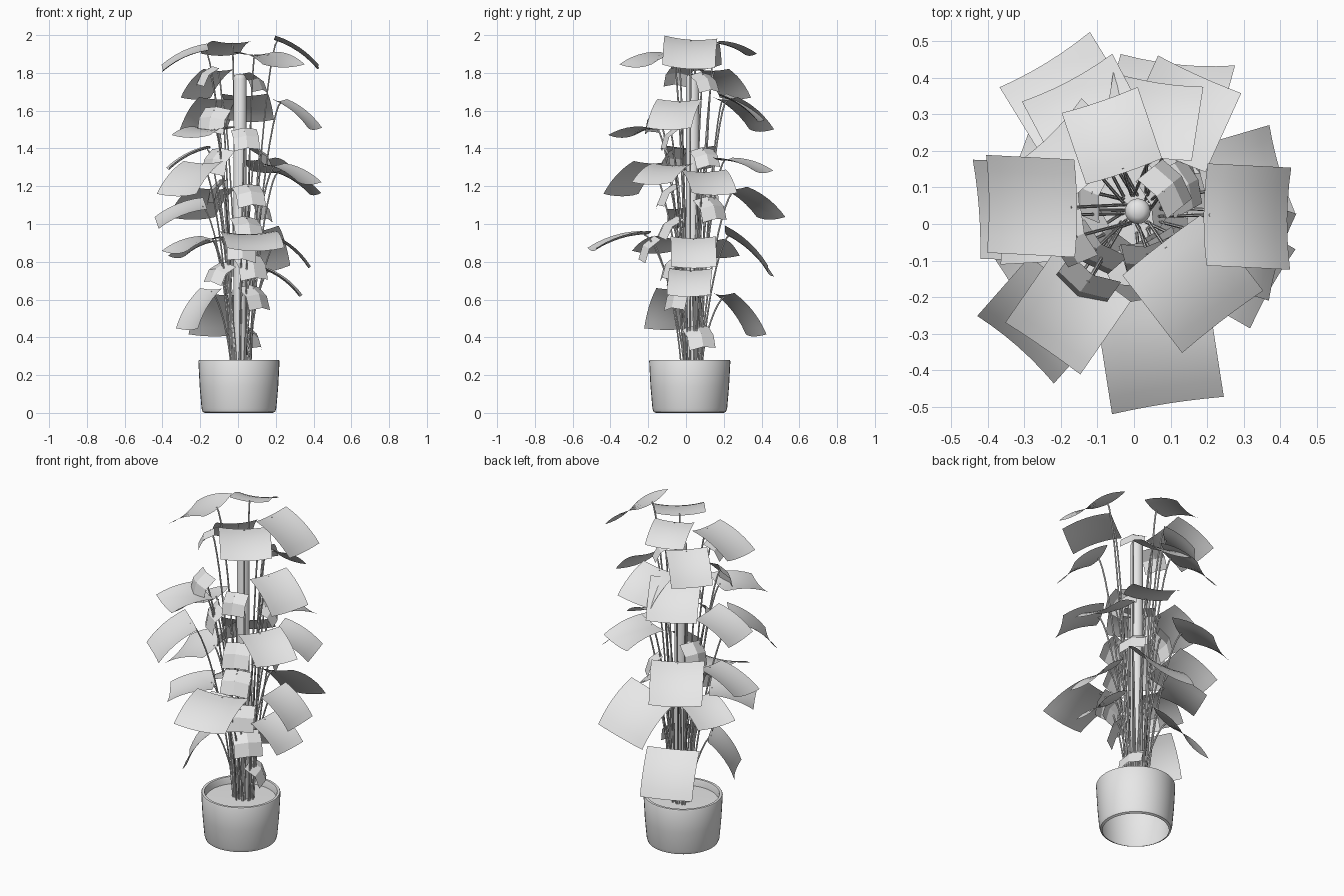
import bpy, bmesh, math, random
from mathutils import Vector

cube = bpy.data.objects.get("Cube")
if cube:
    bpy.data.objects.remove(cube, do_unlink=True)

random.seed(4)
POLE = Vector((0.01, 0.035, 0))      # axis of the support pole
POT = Vector((0.005, 0.02, 0))       # axis of the pot

clay = bpy.data.materials.new("plain_grey")
clay.use_nodes = True
clay.diffuse_color = (0.8, 0.8, 0.8, 1)
clay.node_tree.nodes["Principled BSDF"].inputs["Base Color"].default_value = clay.diffuse_color


def finish(obj, smooth=True):
    """Apply the material and the shading."""
    obj.data.materials.clear()
    obj.data.materials.append(clay)
    if smooth:
        bpy.ops.object.select_all(action='DESELECT')
        obj.select_set(True)
        bpy.context.view_layer.objects.active = obj
        bpy.ops.object.shade_smooth_by_angle(angle=math.radians(40))
    return obj


def add_mesh(name, bm, smooth=True):
    mesh = bpy.data.meshes.new(name)
    bm.to_mesh(mesh)
    bm.free()
    obj = bpy.data.objects.new(name, mesh)
    bpy.context.collection.objects.link(obj)
    return finish(obj, smooth)


def lathe(name, profile, centre, steps):
    """Spin an (r, z) profile, listed upwards, around a vertical axis."""
    bm = bmesh.new()
    verts = [bm.verts.new((r, 0, z)) for r, z in profile]
    edges = [bm.edges.new(pair) for pair in zip(verts, verts[1:])]
    bmesh.ops.spin(bm, geom=verts + edges, axis=(0, 0, 1), cent=(0, 0, 0),
                   angle=math.tau, steps=steps, use_duplicate=False)
    bmesh.ops.remove_doubles(bm, verts=bm.verts, dist=0.0005)
    bmesh.ops.recalc_face_normals(bm, faces=bm.faces)
    # the lowest ring of an open shell must face outwards or up
    low = min(bm.faces, key=lambda f: f.calc_center_median().z)
    mid = low.calc_center_median()
    if low.normal.dot(Vector((mid.x, mid.y, 0.5 * (low.normal.z > 0.9)))) < 0:
        bmesh.ops.reverse_faces(bm, faces=bm.faces)
    bmesh.ops.translate(bm, verts=bm.verts, vec=centre)
    return add_mesh(name, bm)


def add_leaf(name, centre, pitch, roll, size, bend, curl, cuts, smooth=True):
    """Square sheet pointing away from the pole, drooping along its length,
    curled across its width and rolled sideways. Returns the stem joint."""
    out = centre - POLE
    out.z = 0
    out.normalize()
    side = Vector((-out.y, out.x, 0))
    # centre line, integrated from a slope that steepens towards the tip
    line = [Vector((0, 0, 0))]
    for i in range(cuts):
        slope = math.radians(pitch + bend * ((i + 0.5) / cuts - 0.5))
        step = out * math.cos(slope) - Vector((0, 0, math.sin(slope)))
        line.append(line[-1] + step * size / cuts)
    shift = centre - (line[0] + line[-1]) / 2
    tilt, turn = math.radians(pitch), math.radians(roll)
    up = out * math.sin(tilt) + Vector((0, 0, math.cos(tilt)))
    across = side * math.cos(turn) - up * math.sin(turn)
    normal = up * math.cos(turn) + side * math.sin(turn)
    bm = bmesh.new()
    rows = []
    for p in line:
        row = []
        for j in range(cuts + 1):
            v = j / cuts - 0.5
            lift = normal * curl * (4 * v * v - 0.5)
            row.append(bm.verts.new(p + shift + across * v * size + lift))
        rows.append(row)
    for a, b in zip(rows, rows[1:]):
        for j in range(cuts):
            bm.faces.new((a[j], b[j], b[j + 1], a[j + 1]))
    add_mesh(name, bm, smooth)
    return line[0].lerp(line[1], 0.4) + shift - normal * curl * 0.5


# Open-bottomed pot with a hollow rim, soil and support pole
lathe("pot", [(0.18, 0), (0.192, 0.006), (0.198, 0.025), (0.208, 0.14),
              (0.215, 0.274), (0.212, 0.28), (0.198, 0.28), (0.194, 0.27),
              (0.19, 0.22)], POT, 40)
lathe("soil", [(0.194, 0.24), (0, 0.245)], POT, 40)
lathe("support_pole", [(0.035, 0.24), (0.035, 1.77), (0.03, 1.785),
                       (0.018, 1.793), (0, 1.796)], POLE, 20)

# Large leaves: x, y, z, pitch, roll, size
large = [
    # crown
    (0.31, 0.02, 1.905, 34, 4, 0.28), (-0.28, 0.05, 1.875, 25, 8, 0.27),
    (0.16, -0.16, 1.87, 14, 0, 0.28), (-0.06, 0.24, 1.93, 18, 0, 0.22),
    # upper tier
    (0.31, -0.06, 1.58, 38, 0, 0.25), (-0.18, -0.24, 1.485, 10, 0, 0.25),
    (0.05, 0.29, 1.615, 34, 0, 0.25), (-0.13, 0.3, 1.58, 38, 0, 0.28),
    (-0.16, 0.2, 1.74, 42, 0, 0.23),
    # middle tier
    (0.3, 0.12, 1.22, 30, 0, 0.25), (0.28, -0.12, 1.265, 24, 0, 0.25),
    (-0.25, -0.26, 1.24, 39, 0, 0.28), (-0.26, 0.02, 1.35, 28, 0, 0.25),
    (0.13, 0.3, 1.31, 16, 0, 0.25), (-0.3, 0.04, 1.05, 22, 14, 0.28),
    (-0.18, 0.345, 1.11, 34, 0, 0.29),
    # lower tier
    (0.07, -0.35, 0.91, 17, 0, 0.31), (-0.23, -0.11, 0.89, 18, 0, 0.26),
    (-0.22, 0.13, 0.87, 22, 0, 0.24), (0.29, 0.04, 0.85, 42, 0, 0.24),
    (0.09, 0.33, 0.85, 42, 14, 0.32), (0.24, 0.02, 0.69, 38, 0, 0.23),
    (-0.2, -0.07, 0.55, 56, 0, 0.26), (-0.09, 0.28, 0.52, 50, 0, 0.29),
]

# Small young leaves close to the pole: x, y, z
small = [
    (-0.17, -0.04, 1.78), (0.09, 0.1, 1.75), (-0.13, -0.16, 1.55),
    (0.04, -0.09, 1.45), (0.13, 0.1, 1.35), (-0.11, -0.07, 1.33),
    (0.06, -0.1, 1.15), (-0.12, 0.09, 1.17), (0.05, -0.09, 0.98),
    (0.12, 0.13, 1.08), (-0.1, -0.03, 0.74), (0.07, -0.08, 0.77),
    (0.02, -0.2, 0.87), (0.09, -0.04, 0.61), (0.075, 0.07, 0.4),
]

joints = []
for i, (x, y, z, pitch, roll, size) in enumerate(large):
    joints.append(add_leaf(f"large_leaf_{i + 1}", Vector((x, y, z)), pitch,
                           roll, size, 32, size * 0.06, 6))
for i, place in enumerate(small):
    size = random.uniform(0.13, 0.16)
    joints.append(add_leaf(f"small_leaf_{i + 1}", Vector(place),
                           random.uniform(45, 65), random.uniform(-15, 15),
                           size, 70, -size * 0.15, 2, False))

# Stems rise beside the pole, then arch out to each leaf
curve = bpy.data.curves.new("stems", 'CURVE')
curve.dimensions = '3D'
curve.bevel_depth = 0.0045
curve.bevel_resolution = 1
curve.resolution_u = 4
for joint in joints:
    angle = math.atan2(joint.y - POLE.y, joint.x - POLE.x) + random.uniform(-0.5, 0.5)
    root = POLE + Vector((math.cos(angle), math.sin(angle), 0)) * random.uniform(0.035, 0.06)
    root.z = 0.24
    rise = root.lerp(joint, 0.2)
    rise.z = root.z + (joint.z - root.z) * 0.6
    arch = root.lerp(joint, 0.75)
    arch.z = joint.z - 0.01
    spline = curve.splines.new('NURBS')
    spline.points.add(3)
    for point, place in zip(spline.points, (root, rise, arch, joint)):
        point.co = (*place, 1)
    spline.order_u = 4
    spline.use_endpoint_u = True
stems = bpy.data.objects.new("stems", curve)
bpy.context.collection.objects.link(stems)
bpy.ops.object.select_all(action='DESELECT')
stems.select_set(True)
bpy.context.view_layer.objects.active = stems
bpy.ops.object.convert(target='MESH')
finish(bpy.context.view_layer.objects.active)
